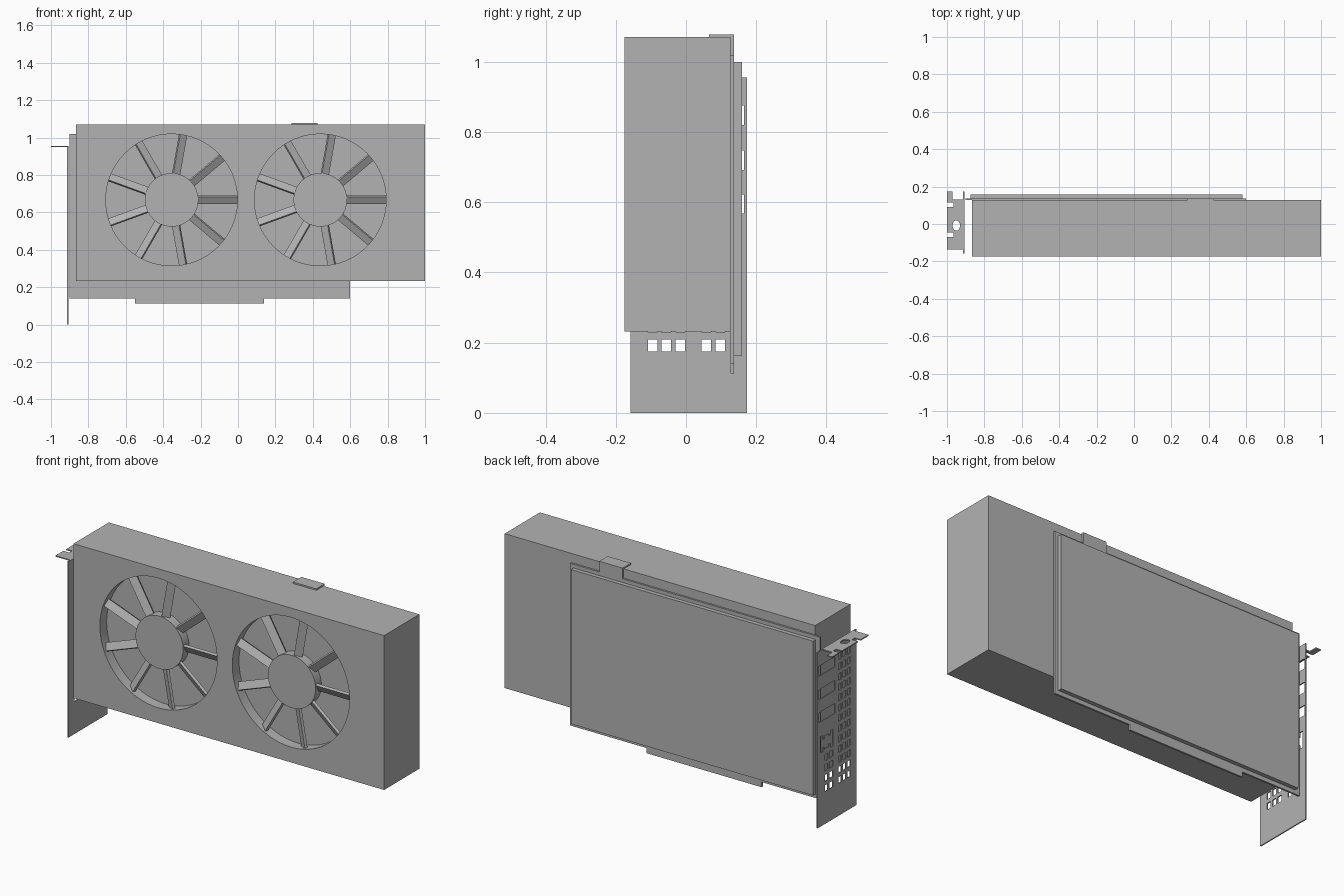
import bpy, bmesh, math
from mathutils import Matrix, Vector

cube = bpy.data.objects.get("Cube")
if cube:
    bpy.data.objects.remove(cube, do_unlink=True)

grey = bpy.data.materials.new("plain_grey")
grey.use_nodes = True
colour = (0.45, 0.45, 0.45, 1)
grey.diffuse_color = colour
grey.node_tree.nodes["Principled BSDF"].inputs["Base Color"].default_value = colour


def make_object(name, bm):
    bmesh.ops.recalc_face_normals(bm, faces=bm.faces)
    mesh = bpy.data.meshes.new(name)
    bm.to_mesh(mesh)
    bm.free()
    mesh.materials.append(grey)
    obj = bpy.data.objects.new(name, mesh)
    bpy.context.scene.collection.objects.link(obj)
    return obj


def add_box(bm, x, y, z):
    lows, highs = zip(x, y, z)
    low, high = Vector(lows), Vector(highs)
    matrix = Matrix.Translation((low + high) / 2) @ Matrix.Diagonal((*(high - low), 1))
    bmesh.ops.create_cube(bm, size=1, matrix=matrix)


def box(name, x, y, z):
    bm = bmesh.new()
    add_box(bm, x, y, z)
    return make_object(name, bm)


def add_disc(bm, x, z, radius, y0, y1, segments=64):
    matrix = Matrix.Translation((x, (y0 + y1) / 2, z)) @ Matrix.Rotation(math.pi / 2, 4, 'X')
    bmesh.ops.create_cone(bm, cap_ends=True, segments=segments, radius1=radius,
                          radius2=radius, depth=y1 - y0, matrix=matrix)


def add_prism(bm, points, offset):
    face = bm.faces.new([bm.verts.new(p) for p in points])
    top = bmesh.ops.extrude_face_region(bm, geom=[face])["geom"]
    bmesh.ops.translate(bm, vec=offset, verts=[v for v in top if isinstance(v, bmesh.types.BMVert)])


def cut(obj, cutter_bm):
    cutter = make_object("cutter", cutter_bm)
    cutter.hide_render = True
    mod = obj.modifiers.new("cut", 'BOOLEAN')
    mod.operation = 'DIFFERENCE'
    mod.solver = 'EXACT'
    mod.object = cutter
    graph = bpy.context.evaluated_depsgraph_get()
    mesh = bpy.data.meshes.new_from_object(obj.evaluated_get(graph))
    obj.modifiers.clear()
    obj.data = mesh
    bpy.data.objects.remove(cutter, do_unlink=True)


def smooth(obj):
    bpy.ops.object.select_all(action='DESELECT')
    obj.select_set(True)
    bpy.context.view_layer.objects.active = obj
    bpy.ops.object.shade_smooth_by_angle(angle=math.radians(30))


# Cooler shroud with two round fan wells
FANS = ((-0.355, "right"), (0.44, "left"))
FAN_Z, WELL_R, HUB_R = 0.667, 0.352, 0.143
FRONT, FLOOR = -0.175, -0.117
shroud = box("cooler_shroud", (-0.865, 1), (FRONT, 0.127), (0.232, 1.07))
wells = bmesh.new()
for fan_x, side in FANS:
    add_disc(wells, fan_x, FAN_Z, WELL_R, FRONT - 0.05, FLOOR)
cut(shroud, wells)
smooth(shroud)

# Fans: hub and nine pitched blades
for fan_x, side in FANS:
    bm = bmesh.new()
    add_disc(bm, fan_x, FAN_Z, HUB_R, FRONT + 0.008, FLOOR + 0.005)
    smooth(make_object(side + "_fan_hub", bm))
    bm = bmesh.new()
    length = WELL_R - HUB_R + 0.01
    for i in range(9):
        matrix = (Matrix.Translation((fan_x, (FRONT + FLOOR) / 2, FAN_Z))
                  @ Matrix.Rotation(-i * math.tau / 9, 4, 'Y')
                  @ Matrix.Translation(((WELL_R + HUB_R) / 2, 0, 0))
                  @ Matrix.Rotation(math.radians(30), 4, 'X')
                  @ Matrix.Diagonal((length, 0.014, 0.043, 1)))
        bmesh.ops.create_cube(bm, size=1, matrix=matrix)
    make_object(side + "_fan_blades", bm)

# Circuit board with its edge connector, back plate and power socket
box("circuit_board", (-0.9, 0.6), (0.127, 0.137), (0.14, 1.02))
box("edge_connector", (-0.55, 0.14), (0.127, 0.137), (0.112, 0.14))
box("back_plate", (-0.875, 0.58), (0.137, 0.159), (0.162, 1.0))
box("power_socket", (0.285, 0.425), (0.065, 0.137), (1.02, 1.078))

# Mounting bracket plate with ports and vent holes
X0, X1, TOP = -0.913, -0.907, 0.955
plate = box("bracket_plate", (X0, X1), (-0.158, 0.174), (0, TOP))
holes = bmesh.new()
through = (X0 - 0.05, X1 + 0.05)


def add_hole(y, z, width, height):
    add_box(holes, through, (y - width / 2, y + width / 2), (z - height / 2, z + height / 2))


for z in (0.595, 0.72, 0.848):
    add_hole(0.095, z, 0.14, 0.055)
for row in range(13):
    columns = [-0.095, -0.056, -0.017]
    if row < 4:
        columns += [0.058, 0.098]
    for y in columns:
        add_hole(y, 0.192 + row * 0.056, 0.027, 0.035)

# Video port outline: wide middle with a lug at each corner
half = [(0.02, 0.035), (0.02, 0.022), (0.032, 0.022), (0.032, 0.045), (0.054, 0.045), (0.054, 0.012)]
quarter = [(y, z) for y, z in half]
outline = (quarter + [(y, -z) for y, z in reversed(quarter)]
           + [(-y, -z) for y, z in quarter] + [(-y, z) for y, z in reversed(quarter)])
add_prism(holes, [(through[0], 0.098 + y, 0.443 + z) for y, z in outline],
          (through[1] - through[0], 0, 0))
cut(plate, holes)

# Bent-over screw flange with notches and an oval hole
bm = bmesh.new()
edge = [(X0, 0.13), (-0.97, 0.13), (-0.97, 0.174), (-1, 0.174), (-1, 0.115), (-0.965, 0.115),
        (-0.965, 0.09), (-1, 0.09), (-1, -0.045), (-0.965, -0.045), (-0.965, -0.07),
        (-1, -0.07), (-1, -0.137), (X0, -0.137)]
add_prism(bm, [(x, y, TOP - 0.006) for x, y in edge], (0, 0, 0.006))
flange = make_object("bracket_flange", bm)
oval = bmesh.new()
bmesh.ops.create_cone(oval, cap_ends=True, segments=32, radius1=1, radius2=1, depth=1,
                      matrix=Matrix.Translation((-0.95, -0.008, TOP))
                      @ Matrix.Diagonal((0.02, 0.028, 0.1, 1)))
cut(flange, oval)
